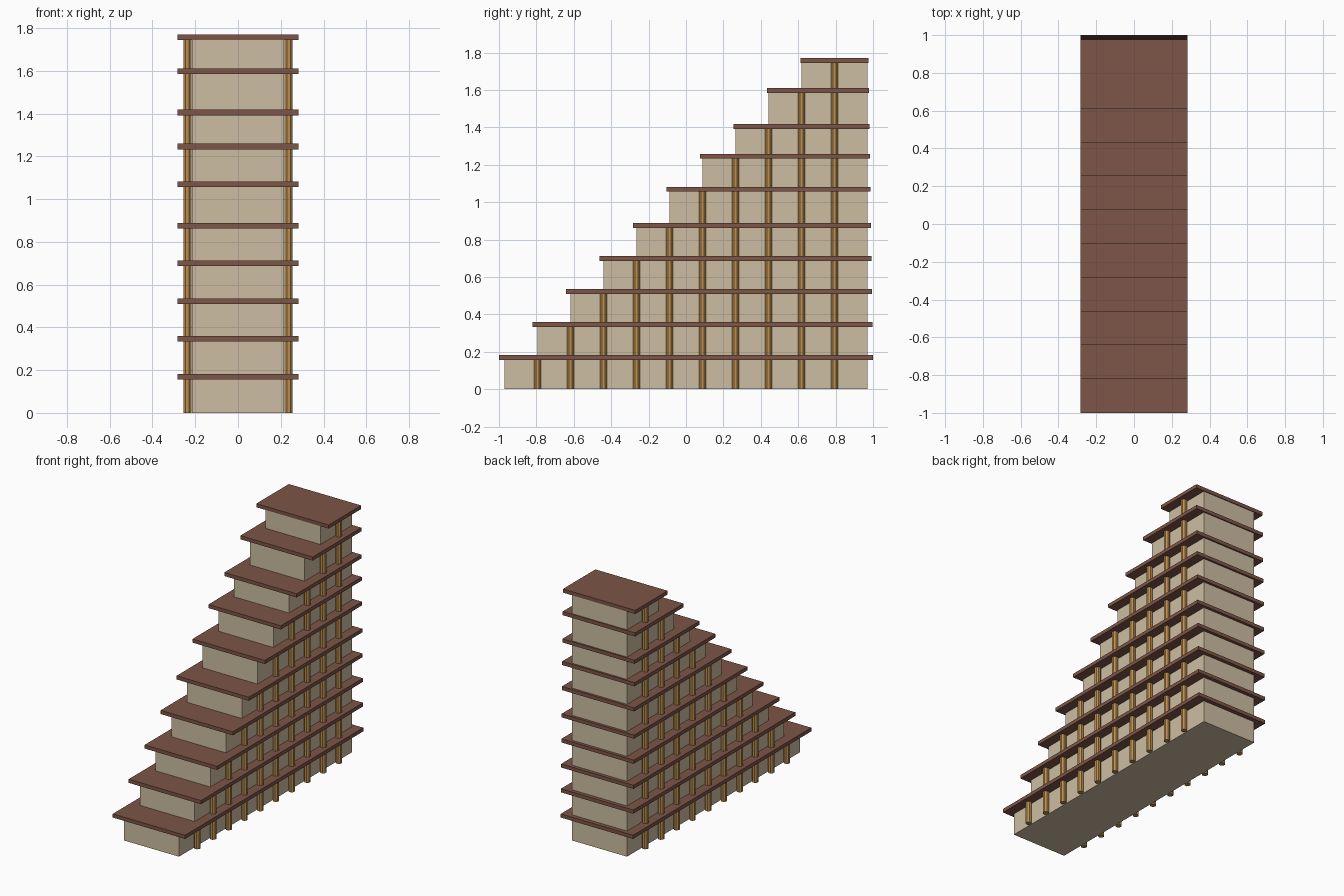
import bpy
import math

if "Cube" in bpy.data.objects:
    bpy.data.objects.remove(bpy.data.objects["Cube"])


def material(name, rgb):
    lin = [((c / 255 + 0.055) / 1.055) ** 2.4 for c in rgb]
    m = bpy.data.materials.new(name)
    m.diffuse_color = (*lin, 1)
    m.use_nodes = True
    m.node_tree.nodes["Principled BSDF"].inputs["Base Color"].default_value = m.diffuse_color
    return m


WALL = material("beige wall", (206, 190, 162))
ROOF = material("brown slab", (125, 85, 71))
POST = material("ochre column", (188, 142, 80))


def box(name, x, y0, y1, z0, z1, mat):
    bpy.ops.mesh.primitive_cube_add(size=1, location=(0, (y0 + y1) / 2, (z0 + z1) / 2))
    o = bpy.context.object
    o.name = name
    o.scale = (2 * x, y1 - y0, z1 - z0)
    bpy.ops.object.transform_apply(location=False, rotation=False, scale=True)
    o.data.materials.append(mat)
    return o


def column_mesh(height):
    # octagonal column with its flats square to the wall
    bpy.ops.mesh.primitive_cylinder_add(vertices=8, radius=0.021, depth=height,
                                        rotation=(0, 0, math.pi / 8))
    o = bpy.context.object
    bpy.ops.object.transform_apply(location=False)
    mesh = o.data
    mesh.materials.append(POST)
    bpy.data.objects.remove(o)
    return mesh


BACK = 0.97              # rear wall
CELL = 2 * BACK / 11     # one bay, also the setback per storey
SLAB = 0.026             # slab thickness
slab_mid = [0.169, 0.347, 0.522, 0.699, 0.876, 1.069, 1.246, 1.405, 1.598, 1.757]

floor_z = 0
for i, mid in enumerate(slab_mid):
    front = -BACK + i * CELL
    low, high = mid - SLAB / 2, mid + SLAB / 2
    # storey block
    box(f"storey_{i + 1}", 0.2155, front, BACK, floor_z, low, WALL)
    # slab overhanging a little in proportion to the storey length
    over = 0.0155 * (BACK - front)
    box(f"slab_{i + 1}", 0.284, front - over, BACK + over, low, high, ROOF)
    # columns along both long sides, one at every bay line
    mesh = column_mesh(low - floor_z)
    for k in range(i + 1, 11):
        for side, sx in (("right", 1), ("left", -1)):
            c = bpy.data.objects.new(f"column_{i + 1}_{k}_{side}", mesh)
            c.location = (sx * 0.2365, -BACK + k * CELL, (floor_z + low) / 2)
            bpy.context.collection.objects.link(c)
    floor_z = high
